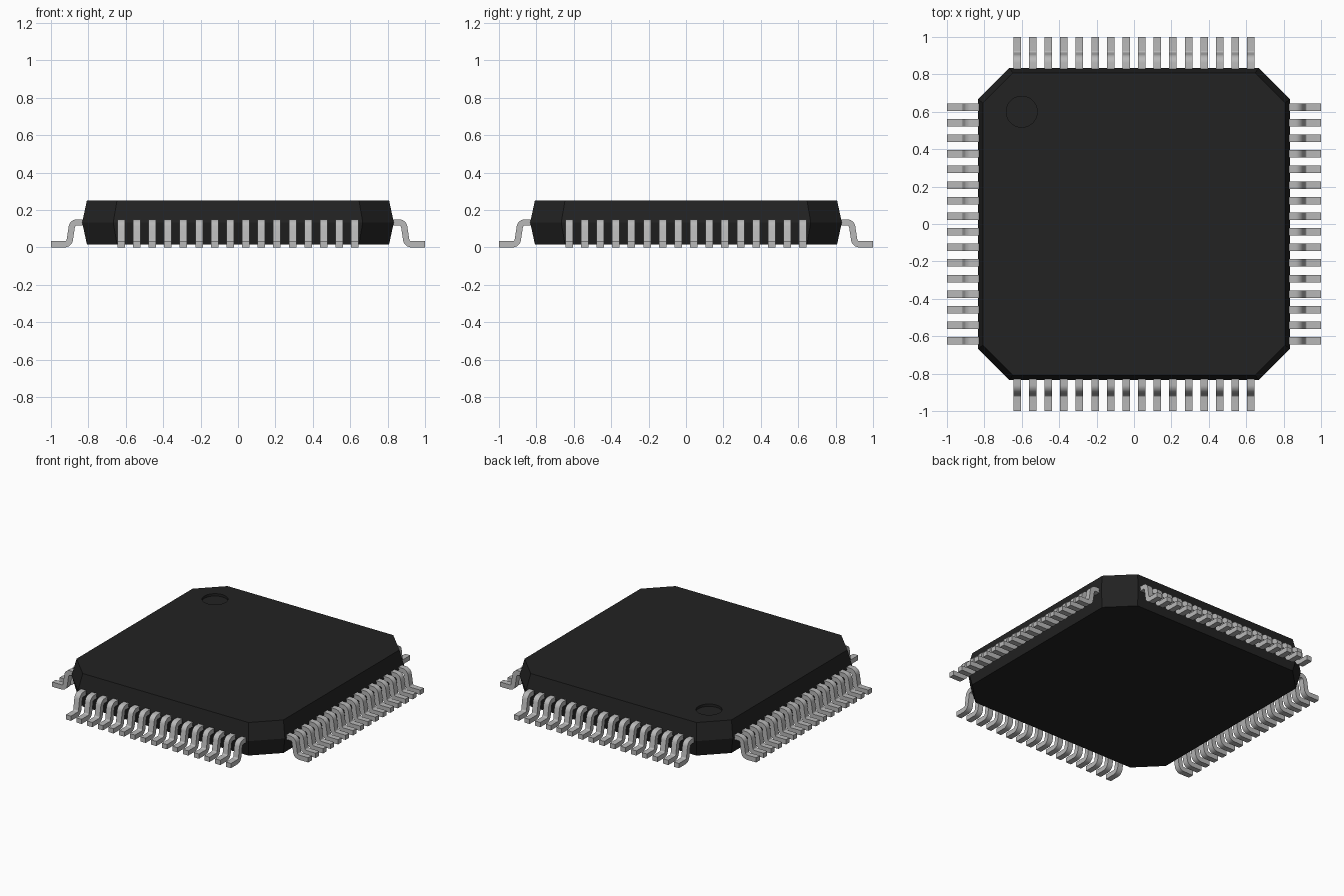
import bpy, bmesh, math
from mathutils import Vector, Matrix

cube = bpy.data.objects.get("Cube")
if cube:
    bpy.data.objects.remove(cube, do_unlink=True)


def material(name, value, rough):
    m = bpy.data.materials.new(name)
    m.use_nodes = True
    m.diffuse_color = (value, value, value, 1)
    bsdf = m.node_tree.nodes["Principled BSDF"]
    bsdf.inputs["Base Color"].default_value = (value, value, value, 1)
    bsdf.inputs["Roughness"].default_value = rough
    return m


def finish(bm, name, mat):
    bmesh.ops.recalc_face_normals(bm, faces=bm.faces)
    mesh = bpy.data.meshes.new(name)
    bm.to_mesh(mesh)
    bm.free()
    mesh.materials.append(mat)
    ob = bpy.data.objects.new(name, mesh)
    bpy.context.collection.objects.link(ob)
    return ob


def bridge(bm, a, b):
    for i in range(len(a)):
        j = (i + 1) % len(a)
        bm.faces.new((a[i], a[j], b[j], b[i]))


black = material("black plastic", 0.016, 0.7)
silver = material("silver metal", 0.48, 0.5)

# Package body: three octagon rings, widest at the parting line
BOTTOM, MIDDLE, TOP = 0.0167, 0.1333, 0.25
W, C = 0.833, 0.667
octagon = [(C, W), (-C, W), (-W, C), (-W, -C), (-C, -W), (C, -W), (W, -C), (W, C)]
bm = bmesh.new()
rings = [[bm.verts.new((x * s, y * s, z)) for x, y in octagon]
         for z, s in ((BOTTOM, 0.97), (MIDDLE, 1.0), (TOP, 0.97))]
bm.faces.new(rings[0])
bridge(bm, rings[0], rings[1])
bridge(bm, rings[1], rings[2])

# Round pin-one dimple sunk into the top
SEG = 40
rim, floor = [[bm.verts.new((-0.6 + 0.083 * math.cos(math.tau * i / SEG),
                             0.6 + 0.083 * math.sin(math.tau * i / SEG), z))
               for i in range(SEG)] for z in (TOP, TOP - 0.0167)]
bridge(bm, rim, floor)
bm.faces.new(floor)
edges = [bm.edges.get((r[i], r[(i + 1) % len(r)])) for r in (rings[2], rim) for i in range(len(r))]
bmesh.ops.triangle_fill(bm, edges=edges, use_beauty=True, normal=(0, 0, 1))
finish(bm, "package_body", black)


# Gull-wing lead profile: rounded centreline, offset to both sides
def rounded(points, radius, steps=5):
    path = [points[0]]
    for p, q, r in zip(points, points[1:], points[2:]):
        a, b = (p - q).normalized(), (r - q).normalized()
        half = a.angle(b) / 2
        centre = q + (a + b).normalized() * (radius / math.sin(half))
        start = q + a * (radius / math.tan(half)) - centre
        end = q + b * (radius / math.tan(half)) - centre
        for i in range(steps + 1):
            d = start.lerp(end, i / steps).normalized()
            path.append(centre + d * radius)
    return path + [points[-1]]


HALF = 0.0167
line = rounded([Vector(p) for p in ((0.79, MIDDLE), (0.885, MIDDLE), (0.903, HALF), (1.0, HALF))], 0.027)
upper, lower = [], []
for i, p in enumerate(line):
    t = (line[min(i + 1, len(line) - 1)] - line[max(i - 1, 0)]).normalized()
    if i in (0, len(line) - 1):
        t = Vector((1, 0))
    n = Vector((-t.y, t.x)) * HALF
    upper.append(p + n)
    lower.append(p - n)

# Sixteen leads on each of the four sides
PITCH, WIDTH = 1 / 12, 0.04
for k, side in enumerate(("left", "back", "right", "front")):
    bm = bmesh.new()
    for i in range(16):
        y = (i - 7.5) * PITCH
        a, b = [([bm.verts.new((p.x, y + s * WIDTH / 2, p.y)) for p in upper],
                 [bm.verts.new((p.x, y + s * WIDTH / 2, p.y)) for p in lower]) for s in (-1, 1)]
        for j in range(len(line) - 1):
            bm.faces.new((a[0][j], a[0][j + 1], a[1][j + 1], a[1][j]))
            bm.faces.new((b[0][j], b[1][j], b[1][j + 1], b[0][j + 1]))
        bridge(bm, a[0] + a[1][::-1], b[0] + b[1][::-1])
    bmesh.ops.rotate(bm, verts=bm.verts, matrix=Matrix.Rotation(k * math.pi / 2, 3, "Z"))
    ob = finish(bm, side + "_leads", silver)
    bpy.ops.object.select_all(action="DESELECT")
    ob.select_set(True)
    bpy.context.view_layer.objects.active = ob
    bpy.ops.object.shade_smooth_by_angle(angle=math.radians(35))
